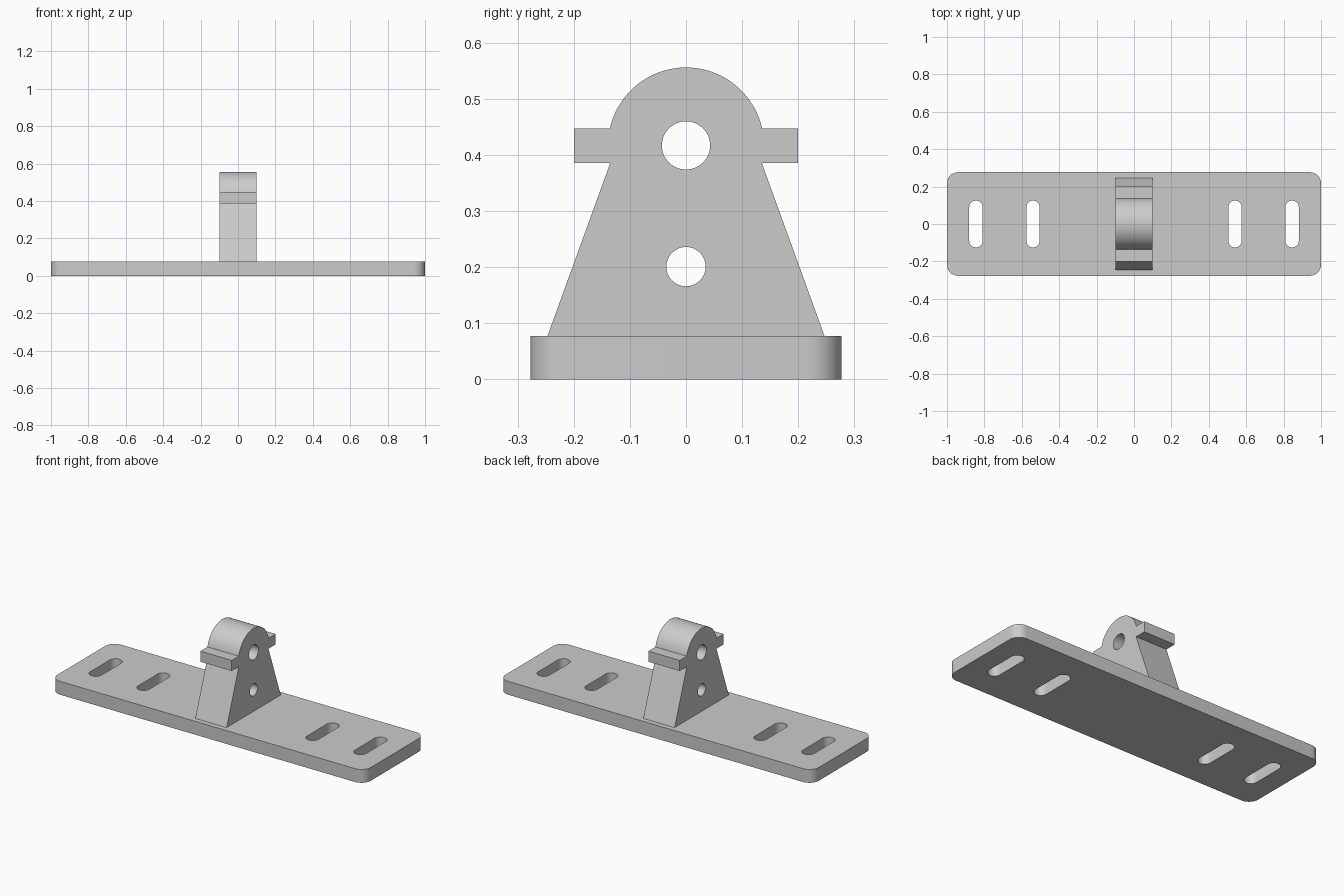
import bpy
import bmesh
from math import sin, cos, pi, radians, asin
from mathutils import Matrix

cube = bpy.data.objects.get("Cube")
if cube:
    bpy.data.objects.remove(cube, do_unlink=True)

# Single grey material
grey = bpy.data.materials.new("plain_grey")
grey.use_nodes = True
COLOUR = (0.6, 0.6, 0.6, 1)
grey.diffuse_color = COLOUR
grey.node_tree.nodes["Principled BSDF"].inputs["Base Color"].default_value = COLOUR


def arc(cx, cy, r, start, end, steps):
    """Points along an arc, angles in radians."""
    angles = [start + (end - start) * i / steps for i in range(steps + 1)]
    return [(cx + r * cos(a), cy + r * sin(a)) for a in angles]


def rounded_rect(cx, cy, hx, hy, r, steps=12):
    points = []
    for k, (sx, sy) in enumerate([(1, 1), (-1, 1), (-1, -1), (1, -1)]):
        points += arc(cx + sx * (hx - r), cy + sy * (hy - r), r,
                      k * pi / 2, (k + 1) * pi / 2, steps)
    return points


def circle(cx, cy, r, steps=48):
    return arc(cx, cy, r, 0, 2 * pi, steps)


def extruded_part(name, loops, depth, matrix):
    """Fill an outline with holes, then extrude it along local z."""
    bm = bmesh.new()
    for loop in loops:
        verts = [bm.verts.new((x, y, 0)) for x, y in loop]
        for a, b in zip(verts, verts[1:] + verts[:1]):
            bm.edges.new((a, b))
    bmesh.ops.remove_doubles(bm, verts=bm.verts, dist=1e-5)
    bmesh.ops.triangle_fill(bm, edges=bm.edges[:], use_beauty=True)
    top = bmesh.ops.extrude_face_region(bm, geom=bm.faces[:], use_keep_orig=True)
    moved = [g for g in top["geom"] if isinstance(g, bmesh.types.BMVert)]
    bmesh.ops.translate(bm, verts=moved, vec=(0, 0, depth))
    bmesh.ops.transform(bm, matrix=matrix, verts=bm.verts)
    bmesh.ops.recalc_face_normals(bm, faces=bm.faces)
    mesh = bpy.data.meshes.new(name)
    bm.to_mesh(mesh)
    bm.free()
    mesh.materials.append(grey)
    obj = bpy.data.objects.new(name, mesh)
    bpy.context.collection.objects.link(obj)
    bpy.ops.object.select_all(action="DESELECT")
    obj.select_set(True)
    bpy.context.view_layer.objects.active = obj
    bpy.ops.object.shade_smooth_by_angle(angle=radians(30))
    return obj


# Base plate with rounded corners and four slots
PLATE_TOP = 0.077
slots = [rounded_rect(x, 0, 0.036, 0.125, 0.0355) for x in (-0.845, -0.54, 0.54, 0.845)]
extruded_part("base_plate", [rounded_rect(0, 0, 1, 0.277, 0.06)] + slots,
              PLATE_TOP, Matrix())

# Upright bracket: tapered sides, side tabs, rounded head and two through holes
HEAD_Z, HEAD_R, HALF_WIDTH = 0.417, 0.139, 0.1
tab_angle = asin(0.03 / HEAD_R)
side = [(0.247, PLATE_TOP), (0.135, 0.386), (0.2, 0.386), (0.2, 0.447)]
head = arc(0, HEAD_Z, HEAD_R, tab_angle, pi - tab_angle, 48)
outline = side + head + [(-y, z) for y, z in reversed(side)]
holes = [circle(0, HEAD_Z, 0.043), circle(0, 0.201, 0.035)]
# Local x, y, z become world y, z, x
to_side = Matrix(((0, 0, 1, -HALF_WIDTH), (1, 0, 0, 0), (0, 1, 0, 0), (0, 0, 0, 1)))
extruded_part("upright_bracket", [outline] + holes, 2 * HALF_WIDTH, to_side)
